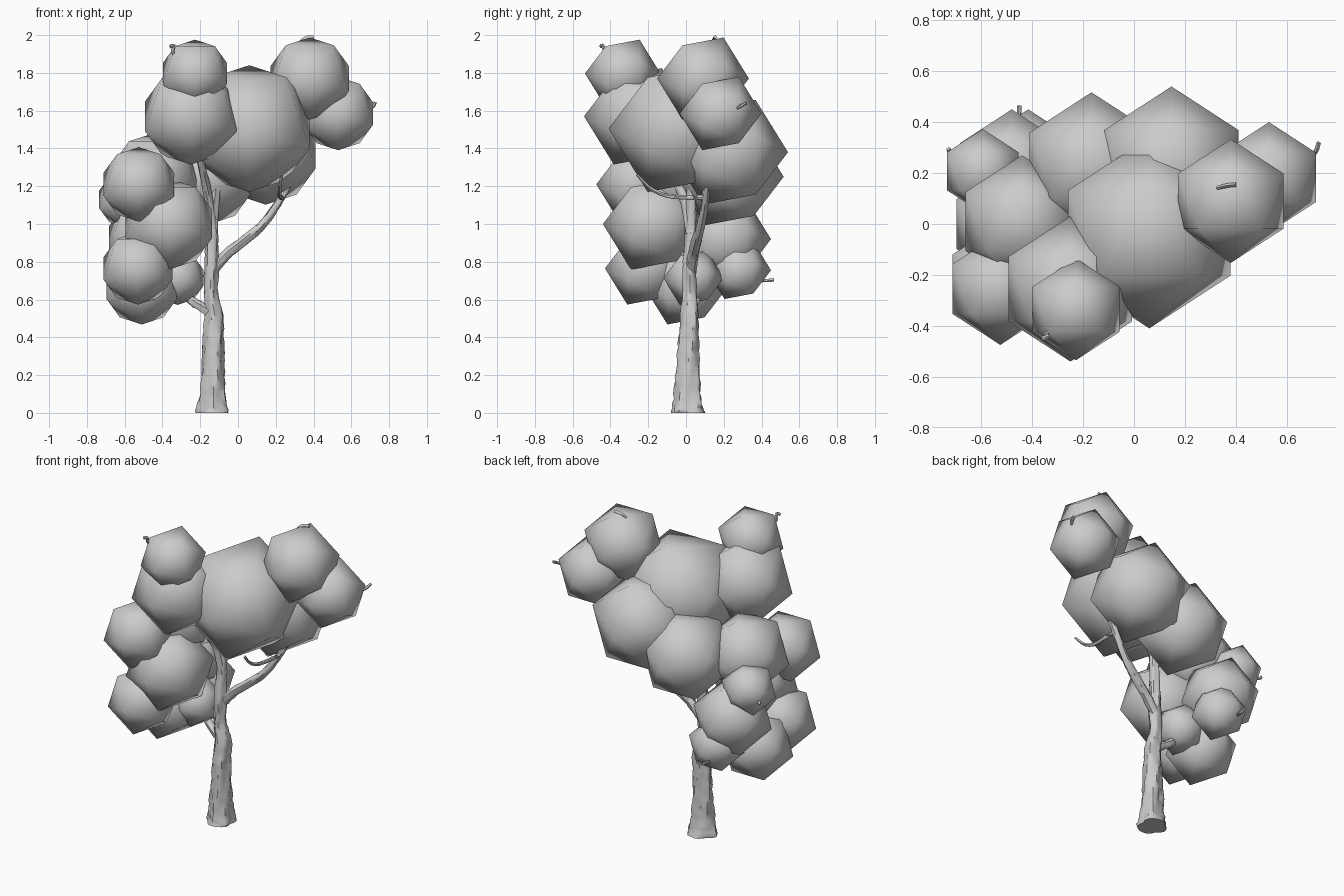
import bpy, bmesh, math, random
from mathutils import Vector, Matrix

random.seed(4)
cube = bpy.data.objects.get("Cube")
if cube:
    bpy.data.objects.remove(cube, do_unlink=True)


def finish(bm, name, angle):
    mesh = bpy.data.meshes.new(name)
    bmesh.ops.recalc_face_normals(bm, faces=bm.faces)
    bm.to_mesh(mesh)
    bm.free()
    obj = bpy.data.objects.new(name, mesh)
    bpy.context.scene.collection.objects.link(obj)
    bpy.ops.object.select_all(action='DESELECT')
    obj.select_set(True)
    bpy.context.view_layer.objects.active = obj
    bpy.ops.object.shade_smooth_by_angle(angle=math.radians(angle))
    return obj


# Foliage clump: a smooth-shaded icosahedron with its pole along y
POLE_TO_Y = Matrix(((0, 1, 0, 0), (0, 0, 1, 0), (1, 0, 0, 0), (0, 0, 0, 1)))


def foliage(name, x, y, z, r):
    bm = bmesh.new()
    bmesh.ops.create_icosphere(bm, subdivisions=1, radius=r,
                               matrix=Matrix.Translation((x, y, z)) @ POLE_TO_Y)
    finish(bm, name, 180)


def spline(points, t):
    """Smooth curve through points of (x, y, z, radius)."""
    i = min(int(t), len(points) - 2)
    u = t - i
    a, b, c, d = (Vector(points[max(0, min(k, len(points) - 1))])
                  for k in range(i - 1, i + 3))
    return b + (c - a) * (u / 2) + (a * 2 - b * 5 + c * 4 - d) * (u * u / 2) \
        + (b * 3 - a - c * 3 + d) * (u ** 3 / 2)


# Woody tube with twisting, uneven bark ridges
def limb(name, points, sides=14, steps=5, ridge=0.16):
    bm = bmesh.new()
    rings = []
    total = (len(points) - 1) * steps
    phase = random.uniform(0, math.tau)
    for s in range(total + 1):
        t = s / steps
        p = spline(points, t)
        ahead = spline(points, min(t + 0.1, len(points) - 1))
        behind = spline(points, max(t - 0.1, 0))
        axis = (ahead - behind).to_3d().normalized()
        side = axis.cross(Vector((0, 1, 0))).normalized()
        up = side.cross(axis)
        ring = []
        for k in range(sides):
            a = math.tau * k / sides
            bump = 1 + ridge * math.sin(4 * a + phase + t * 0.7) * math.cos(a + t)
            bump += random.uniform(-ridge, ridge) * 0.45
            ring.append(bm.verts.new(p.to_3d() + (side * math.cos(a) + up * math.sin(a)) * p.w * bump))
        rings.append(ring)
    for lo, hi in zip(rings, rings[1:]):
        for k in range(sides):
            n = (k + 1) % sides
            bm.faces.new((lo[k], lo[n], hi[n], hi[k]))
    bm.faces.new(rings[0])
    bm.faces.new(rings[-1])
    if name == "trunk":
        for v in rings[0]:
            v.co.z = 0
    finish(bm, name, 40)


# Trunk and main branches
limb("trunk", [(-.13, .012, 0, .086), (-.13, .01, .1, .068), (-.13, .012, .25, .058),
               (-.13, .015, .4, .053), (-.125, .02, .52, .046), (-.145, .022, .64, .036),
               (-.14, .02, .78, .037), (-.138, .025, .92, .031), (-.125, .03, 1.12, .026),
               (-.1, .04, 1.35, .02)], sides=20)
limb("right_branch", [(-.13, .03, .76, .028), (-.06, .04, .84, .027), (.04, .06, .92, .026),
                      (.13, .08, 1.0, .022), (.21, .1, 1.11, .02), (.27, .11, 1.22, .017),
                      (.3, .12, 1.35, .014)])
limb("left_branch", [(-.13, .02, .95, .024), (-.15, .0, 1.1, .023), (-.17, -.04, 1.2, .022),
                     (-.2, -.12, 1.33, .018), (-.24, -.2, 1.48, .014)])
limb("low_branch", [(-.13, .02, .52, .024), (-.19, .03, .56, .025), (-.25, .05, .6, .024),
                    (-.33, .06, .7, .018)])
limb("hooked_branch", [(.23, .1, 1.14, .014), (.23, .02, 1.14, .012), (.22, -.1, 1.15, .011),
                       (.22, -.19, 1.19, .009), (.23, -.26, 1.26, .007)], sides=8)

# Twig tips poking out of the foliage
twigs = [
    ("front_top_twig", [(-.32, -.40, 1.88), (-.345, -.43, 1.91), (-.34, -.44, 1.945), (-.36, -.45, 1.94)]),
    ("right_top_twig", [(.33, .14, 1.96), (.36, .15, 1.985), (.40, .155, 1.99)]),
    ("right_side_twig", [(.66, .25, 1.6), (.71, .28, 1.62), (.725, .32, 1.64)]),
    ("back_low_twig", [(-.44, .34, .7), (-.45, .41, .70), (-.45, .465, .705)]),
    ("left_side_twig", [(-.68, .26, 1.1), (-.72, .28, 1.1), (-.73, .295, 1.11)]),
]
for name, path in twigs:
    limb(name, [(*p, .009) for p in path], sides=6, steps=3)

# Foliage clumps
clumps = {
    "crown_centre": (.06, -.035, 1.505, .375),
    "crown_right_top": (.38, .09, 1.77, .243),
    "crown_right_side": (.53, .183, 1.585, .217),
    "crown_front": (-.25, -.255, 1.57, .285),
    "crown_front_top": (-.228, -.335, 1.797, .2),
    "crown_back_right": (.147, .23, 1.38, .31),
    "crown_back": (-.167, .231, 1.25, .286),
    "crown_left": (-.44, .01, 1.25, .26),
    "left_front_upper": (-.525, -.255, 1.21, .22),
    "left_front_middle": (-.367, -.17, 1.0, .27),
    "left_front_lower": (-.53, -.215, .765, .214),
    "left_bottom": (-.51, 0, .665, .22),
    "left_back_middle": (-.48, .21, .92, .24),
    "left_back_small": (-.594, .207, 1.13, .166),
    "left_back_lower": (-.415, .28, .755, .17),
    "left_inner_lower": (-.32, .04, .715, .16),
}
for name, data in clumps.items():
    foliage("foliage_" + name, *data)
